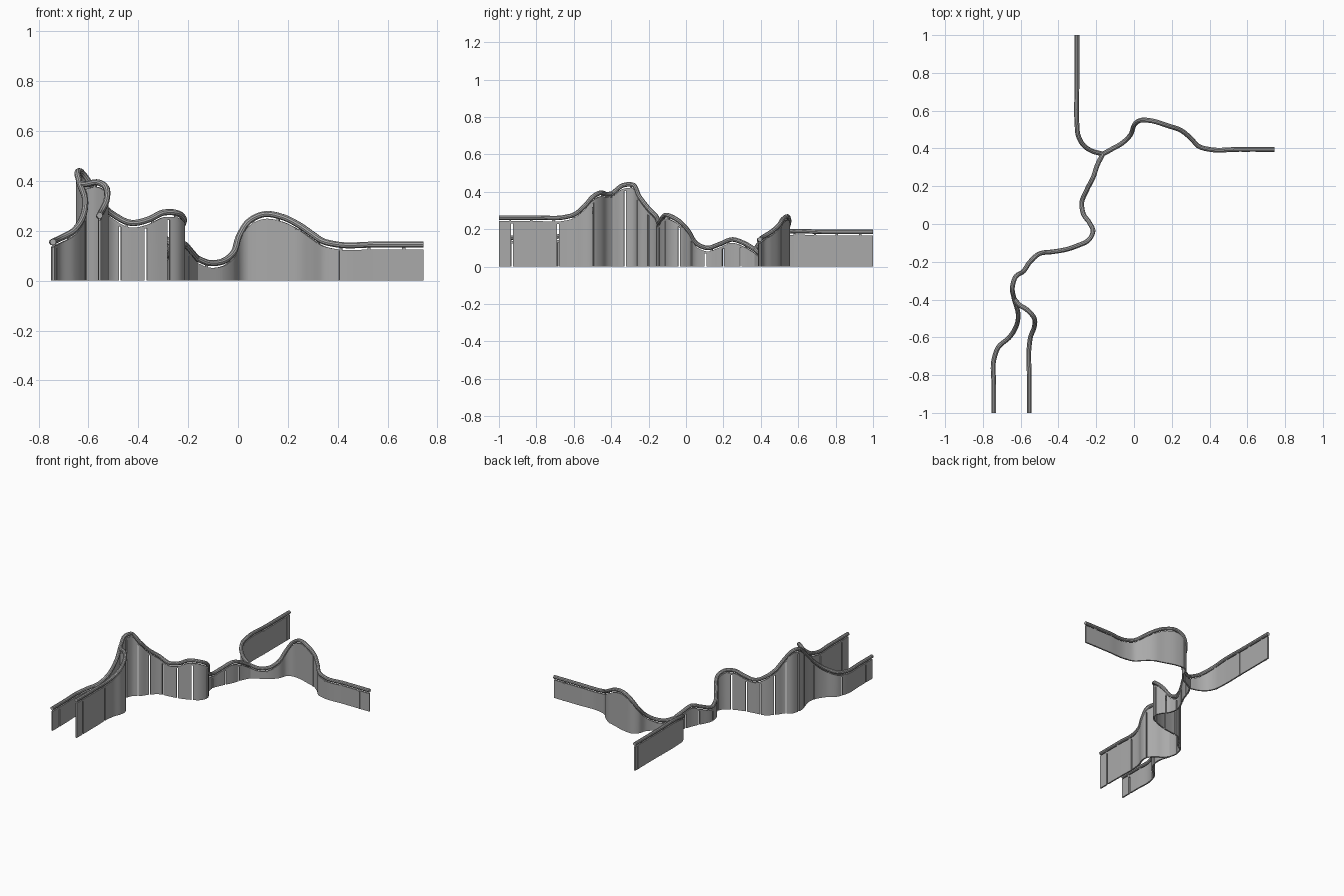
import bpy, bmesh
from mathutils import Vector

cube = bpy.data.objects.get("Cube")
if cube:
    bpy.data.objects.remove(cube)

grey = bpy.data.materials.new("plain_grey")
grey.use_nodes = True
colour = (0.4, 0.4, 0.4, 1)
grey.diffuse_color = colour
grey.node_tree.nodes["Principled BSDF"].inputs["Base Color"].default_value = colour

RAIL_R = 0.0125    # handrail radius
DROP = 0.019       # wall top below rail centre
HALF = 0.005       # half wall thickness
STEP = 0.01        # sampling distance


def spline(points):
    """Smooth path through the points, resampled at an even distance."""
    p = [Vector(q) for q in points]
    p = [2 * p[0] - p[1]] + p + [2 * p[-1] - p[-2]]
    dense = []
    for a, b, c, d in zip(p, p[1:], p[2:], p[3:]):
        # tangents scaled to neighbouring lengths avoid overshoot
        la, lb, lc = (max((v - u).length, STEP) for u, v in ((a, b), (b, c), (c, d)))
        m1 = ((b - a) / la * lb + (c - b) / lb * la) / (la + lb) * lb
        m2 = ((c - b) / lb * lc + (d - c) / lc * lb) / (lb + lc) * lb
        for i in range(40):
            t = i / 40
            s = 1 - t
            dense.append(b * (s * s * (1 + 2 * t)) + c * (t * t * (3 - 2 * t))
                         + m1 * (t * s * s) - m2 * (t * t * s))
    dense.append(p[-2])
    out, run = [dense[0]], 0
    for u, v in zip(dense, dense[1:]):
        run += (v - u).length
        if run >= STEP:
            out.append(v)
            run = 0
    out.append(dense[-1])
    return out


def side(path, i):
    """Horizontal unit vector across the path."""
    t = path[min(i + 1, len(path) - 1)] - path[max(i - 1, 0)]
    return Vector((-t.y, t.x, 0)).normalized()


def ribbon(bm, path, first, last, half, top, bottom=None):
    """Upright band swept along part of the path; reaches the ground by default."""
    rings = []
    for i in range(first, last + 1):
        c, n = path[i], side(path, i) * half
        hi = c.z - top
        lo = 0 if bottom is None else c.z - bottom
        rings.append([bm.verts.new((c.x + s * n.x, c.y + s * n.y, z))
                      for s, z in ((-1, lo), (1, lo), (1, hi), (-1, hi))])
    for r, q in zip(rings, rings[1:]):
        for k in range(4):
            bm.faces.new((r[k], r[k - 1], q[k - 1], q[k]))
    bm.faces.new(rings[0])
    bm.faces.new(rings[-1][::-1])


def finish(bm, name):
    bmesh.ops.recalc_face_normals(bm, faces=bm.faces)
    mesh = bpy.data.meshes.new(name)
    bm.to_mesh(mesh)
    bm.free()
    mesh.materials.append(grey)
    add(bpy.data.objects.new(name, mesh))


def add(ob):
    bpy.context.collection.objects.link(ob)
    bpy.ops.object.select_all(action="DESELECT")
    ob.select_set(True)
    bpy.context.view_layer.objects.active = ob
    if ob.type == "CURVE":
        bpy.ops.object.convert(target="MESH")
    bpy.ops.object.shade_smooth_by_angle()


def build(name, points, offset, spacing, posts):
    path = spline(points)
    end = len(path) - 1

    # Round handrail
    curve = bpy.data.curves.new(name + "_handrail", "CURVE")
    curve.dimensions = "3D"
    curve.bevel_depth, curve.bevel_resolution = RAIL_R, 3
    curve.use_fill_caps = True
    line = curve.splines.new("POLY")
    line.points.add(end)
    for q, c in zip(line.points, path):
        q.co = (*c, 1)
    curve.materials.append(grey)
    add(bpy.data.objects.new(name + "_handrail", curve))

    # Wall panels parted by narrow joints, under one continuous top strip
    bm = bmesh.new()
    joints = list(range(round(offset / STEP), end - 1, round(spacing / STEP)))
    start = 0
    for j in joints + [end]:
        if j > start:
            ribbon(bm, path, start, j, HALF, DROP + 0.013)
        start = j + 1
    ribbon(bm, path, 0, end, HALF, DROP, DROP + 0.013)
    finish(bm, name + "_wall")

    # Joint posts
    if posts:
        bm = bmesh.new()
        for j in joints:
            ribbon(bm, path, j, j + 1, HALF * 1.4, DROP + 0.004)
        finish(bm, name + "_posts")

    # Small brackets carrying the rail
    bm = bmesh.new()
    for i in range(5, end, 10):
        ribbon(bm, path, i, i + 1, HALF * 0.8, RAIL_R * 0.5, DROP + 0.02)
    finish(bm, name + "_brackets")


low_fork = (-0.165, 0.37, 0.09)
high_fork = (-0.635, -0.395, 0.39)

build("east_run", [
    (0.745, 0.395, 0.145), (0.55, 0.395, 0.145), (0.4, 0.395, 0.145),
    (0.345, 0.41, 0.157), (0.3, 0.455, 0.185), (0.25, 0.495, 0.22),
    (0.18, 0.52, 0.255), (0.1, 0.545, 0.266), (0.04, 0.55, 0.235),
    (0.005, 0.53, 0.18), (-0.02, 0.47, 0.11), (-0.06, 0.43, 0.078),
    (-0.12, 0.395, 0.072), low_fork], 0.05, 0.21, True)

build("middle_run", [
    low_fork, (-0.195, 0.31, 0.125), (-0.215, 0.25, 0.145),
    (-0.25, 0.18, 0.12), (-0.277, 0.11, 0.1), (-0.27, 0.06, 0.12),
    (-0.235, 0.005, 0.2), (-0.217, -0.04, 0.245), (-0.24, -0.085, 0.27),
    (-0.3, -0.115, 0.273), (-0.36, -0.135, 0.245), (-0.43, -0.147, 0.232),
    (-0.5, -0.157, 0.265), (-0.55, -0.2, 0.31), (-0.585, -0.25, 0.375),
    (-0.63, -0.285, 0.437), (-0.644, -0.335, 0.435), high_fork],
    0.08, 0.1, False)

build("north_run", [
    (-0.302, 1, 0.185), (-0.302, 0.75, 0.185), (-0.302, 0.53, 0.185),
    (-0.297, 0.475, 0.175), (-0.27, 0.42, 0.15), (-0.23, 0.39, 0.12),
    low_fork], 0.02, 0.21, True)

build("outer_front_run", [
    (-0.742, -1, 0.155), (-0.742, -0.85, 0.155), (-0.742, -0.72, 0.157),
    (-0.72, -0.655, 0.167), (-0.66, -0.6, 0.2), (-0.625, -0.545, 0.25),
    (-0.613, -0.48, 0.32), high_fork], 0.06, 0.21, False)

build("inner_front_run", [
    (-0.555, -1, 0.262), (-0.555, -0.8, 0.262), (-0.555, -0.65, 0.264),
    (-0.548, -0.6, 0.277), (-0.528, -0.545, 0.32), (-0.53, -0.495, 0.375),
    (-0.565, -0.455, 0.395), (-0.61, -0.425, 0.387), high_fork],
    0.06, 0.21, False)
